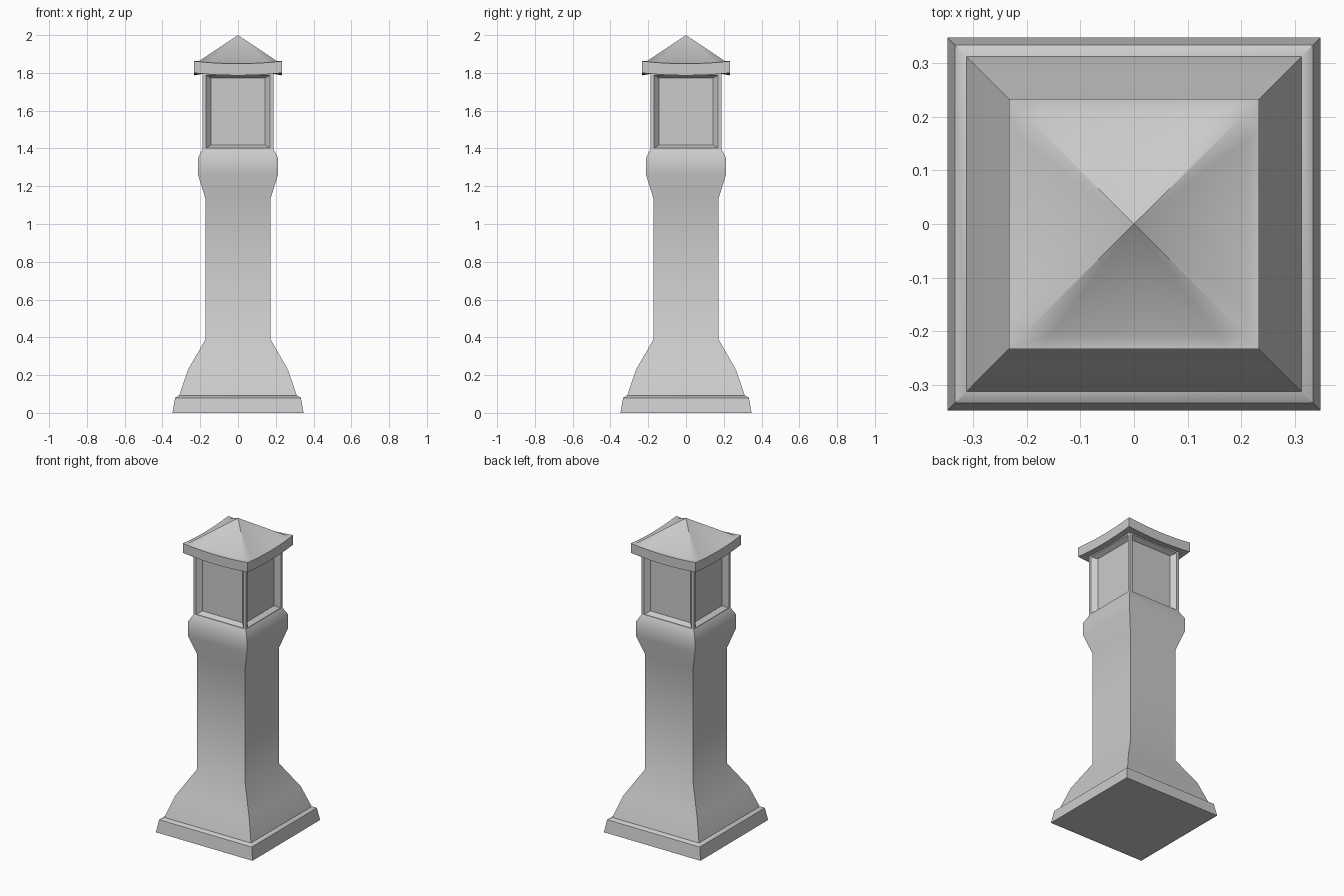
import bpy, bmesh, math
from mathutils import Matrix, Vector

if "Cube" in bpy.data.objects:
    bpy.data.objects.remove(bpy.data.objects["Cube"])


def finish(bm, name):
    bmesh.ops.remove_doubles(bm, verts=bm.verts, dist=0.0005)
    bmesh.ops.recalc_face_normals(bm, faces=bm.faces)
    me = bpy.data.meshes.new(name)
    bm.to_mesh(me)
    bm.free()
    ob = bpy.data.objects.new(name, me)
    bpy.context.collection.objects.link(ob)
    bpy.ops.object.select_all(action='DESELECT')
    ob.select_set(True)
    bpy.context.view_layer.objects.active = ob
    bpy.ops.object.shade_smooth_by_angle(angle=math.radians(38))
    return ob


def square_loft(name, profile, segs=1):
    """Loft square rings given as (half width, z, sag at middle of side)."""
    bm = bmesh.new()
    rings = []
    for h, z, sag in profile:
        ring = []
        for side in range(4):
            rot = Matrix.Rotation(side * math.pi / 2, 3, 'Z')
            for i in range(segs):
                t = -1 + 2 * i / segs
                ring.append(bm.verts.new(rot @ Vector((t * h, -h, z - sag * (1 - t * t)))))
        rings.append(ring)
    for a, b in zip(rings, rings[1:]):
        n = len(a)
        for i in range(n):
            j = (i + 1) % n
            bm.faces.new((a[i], a[j], b[j], b[i]))
    bm.faces.new(rings[0])
    if profile[-1][0] > 0.001:
        bm.faces.new(rings[-1])
    return finish(bm, name)


# Plinth with chamfered top
square_loft("plinth", [(.347, 0, 0), (.333, .08, 0), (.312, .092, 0)])

# Flared foot, straight shaft and swollen collar
square_loft("shaft", [(.312, .09, 0), (.265, .228, 0), (.173, .388, 0), (.173, 1.137, 0),
                      (.212, 1.262, 0), (.212, 1.35, 0), (.188, 1.395, 0)])

# Lantern: four framed sides with splayed recessed panels
bm = bmesh.new()
frames = [(.188, 1.392, 1.80, .188), (.17, 1.402, 1.788, .188), (.143, 1.418, 1.772, .158)]
for side in range(4):
    rot = Matrix.Rotation(side * math.pi / 2, 3, 'Z')
    loops = [[bm.verts.new(rot @ Vector(p)) for p in
              ((-w, -d, z0), (w, -d, z0), (w, -d, z1), (-w, -d, z1))]
             for w, z0, z1, d in frames]
    for a, b in zip(loops, loops[1:]):
        for i in range(4):
            j = (i + 1) % 4
            bm.faces.new((a[i], a[j], b[j], b[i]))
    bm.faces.new(loops[-1])
finish(bm, "lantern")

# Roof with upturned corners
square_loft("roof", [(.17, 1.798, 0), (.233, 1.80, .013), (.233, 1.862, .013),
                     (.207, 1.862, .013), (0, 2.0, 0)], segs=8)
